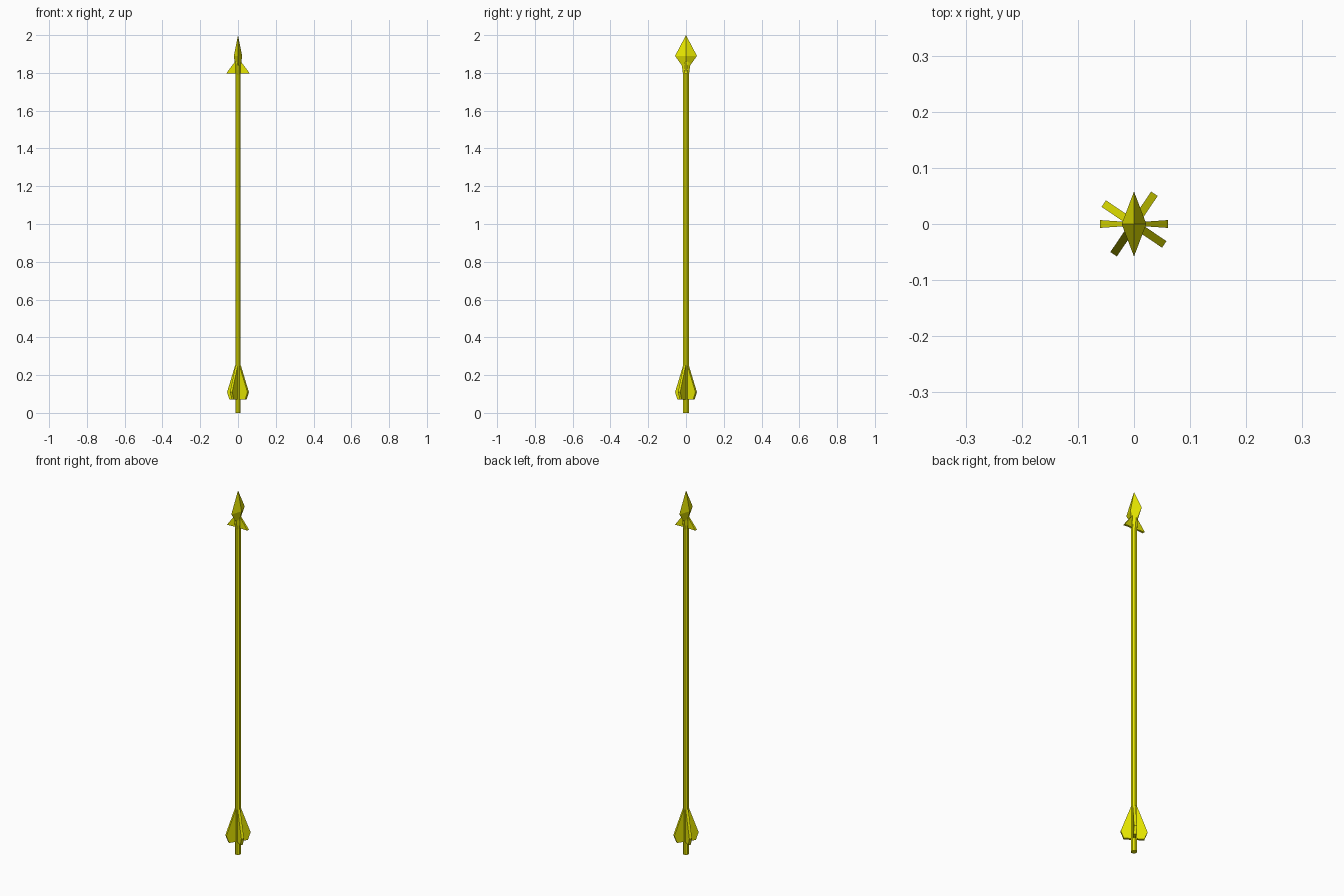
import bpy, bmesh, math
from mathutils import Matrix

if "Cube" in bpy.data.objects:
    bpy.data.objects.remove(bpy.data.objects["Cube"])

yellow = bpy.data.materials.new("yellow")
yellow.diffuse_color = (0.8, 0.8, 0.0, 1)
yellow.use_nodes = True
yellow.node_tree.nodes["Principled BSDF"].inputs["Base Color"].default_value = yellow.diffuse_color


def finish(name, bm):
    bmesh.ops.recalc_face_normals(bm, faces=bm.faces)
    me = bpy.data.meshes.new(name)
    bm.to_mesh(me)
    bm.free()
    me.materials.append(yellow)
    ob = bpy.data.objects.new(name, me)
    bpy.context.collection.objects.link(ob)
    return ob


def loft(name, sections, sides, turn=0.0):
    """Stack of elliptical rings (z, x radius, y radius); turn is in ring steps."""
    bm = bmesh.new()
    rings = []
    for z, rx, ry in sections:
        angles = [2 * math.pi * (i + turn) / sides for i in range(sides)]
        rings.append([bm.verts.new((rx * math.sin(a), ry * math.cos(a), z)) for a in angles])
    for a, b in zip(rings, rings[1:]):
        for i in range(sides):
            j = (i + 1) % sides
            bm.faces.new((a[i], a[j], b[j], b[i]))
    bm.faces.new(rings[0])
    bm.faces.new(rings[-1])
    bmesh.ops.remove_doubles(bm, verts=bm.verts, dist=1e-5)
    return finish(name, bm)


def blade(name, profile, thick, angle, inner=1.0):
    """Flat plate from an (r, z) outline, thinned to inner at the shaft, turned about z."""
    bm = bmesh.new()
    f = bm.faces.new([bm.verts.new((r, -thick / 2, z)) for r, z in profile])
    ext = bmesh.ops.extrude_face_region(bm, geom=[f])["geom"]
    bmesh.ops.translate(bm, vec=(0, thick, 0),
                        verts=[v for v in ext if isinstance(v, bmesh.types.BMVert)])
    far = max(r for r, z in profile)
    for v in bm.verts:
        v.co.y *= inner + (1 - inner) * v.co.x / far
    bm.transform(Matrix.Rotation(math.radians(angle), 4, 'Z'))
    return finish(name, bm)


# eight-sided shaft and the collar under the head
loft("shaft", [(0, .0155, .0165), (1.84, .0155, .0165)], 8, 0.5)
loft("collar", [(1.79, .0145, .0165), (1.815, .0155, .021),
                (1.845, .0145, .023), (1.86, .012, .018)], 8, 0.5)

# four-sided diamond head
loft("head", [(1.825, .013, .012), (1.89, .022, .058), (2.0, 0, 0)], 4)

# two barbs, thinner where they meet the shaft
for a in (0, 180):
    blade("barb", [(0, 1.797), (.061, 1.797), (.058, 1.803), (.012, 1.865), (0, 1.865)],
          .014, a, 0.4)

# four tail fins
for k in range(4):
    blade("tail_fin", [(0, .07), (.05, .07), (.065, .11), (.014, .25), (0, .25)],
          .014, 56 + 90 * k)
